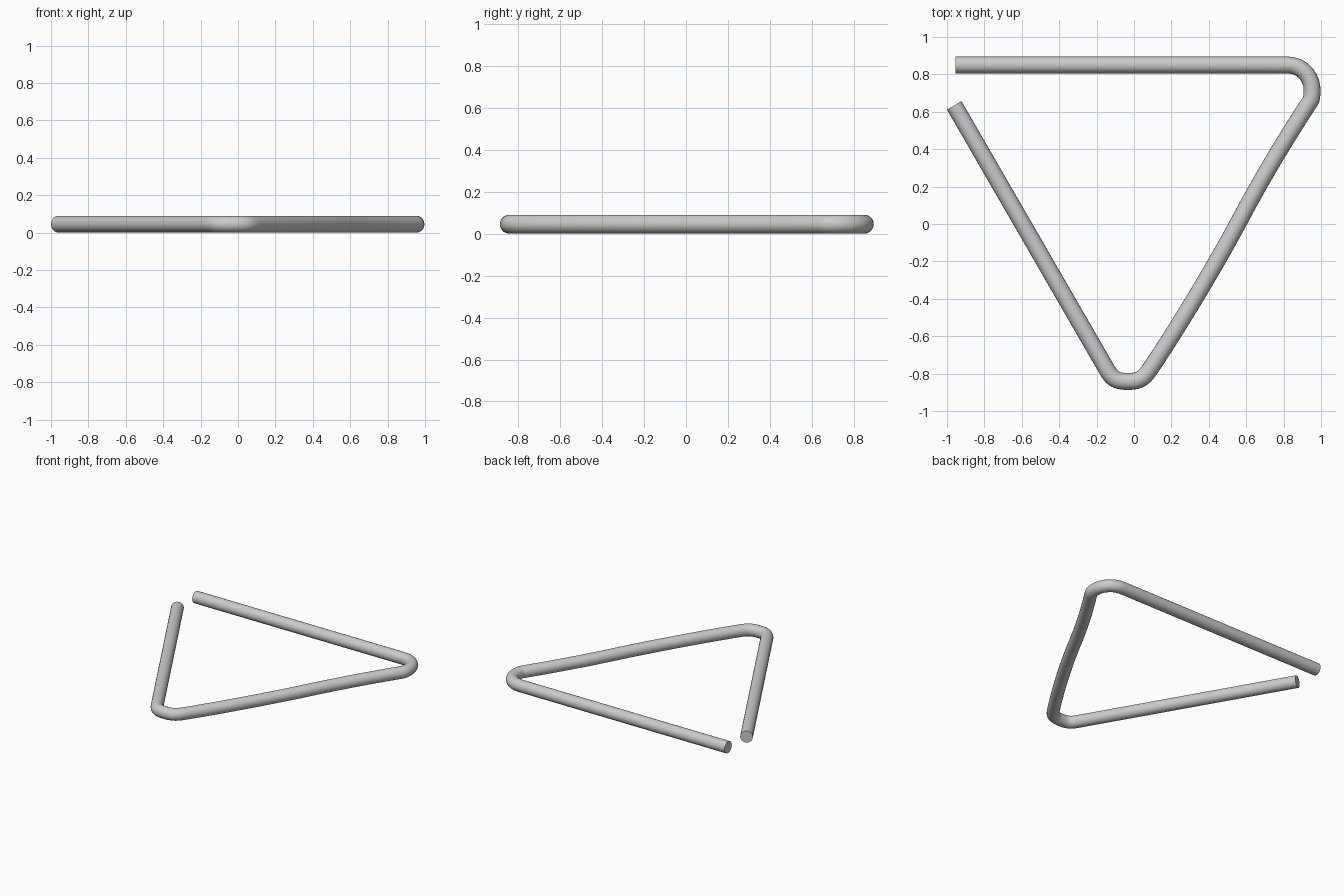
import bpy, math
from mathutils import Vector

if "Cube" in bpy.data.objects:
    bpy.data.objects.remove(bpy.data.objects["Cube"])

R = 0.045

# Rod colour
steel = bpy.data.materials.new("light grey steel")
steel.diffuse_color = (0.6, 0.6, 0.6, 1)
steel.use_nodes = True
steel.node_tree.nodes["Principled BSDF"].inputs["Base Color"].default_value = steel.diffuse_color

# Path points: x, y, heading in degrees, handle length back, handle length forward
path = [
    (-0.961, 0.634, -60, 0.3, 0.5),      # open end of left bar
    (-0.150, -0.770, -60, 0.5, 0.06),    # bottom bend
    (-0.033, -0.842, 0, 0.07, 0.07),
    (0.090, -0.770, 56, 0.06, 0.26),
    (0.570, 0.030, 62, 0.28, 0.25),      # slight S in the right bar
    (0.925, 0.630, 57, 0.22, 0.04),      # top right bend
    (0.952, 0.715, 90, 0.05, 0.075),
    (0.820, 0.850, 180, 0.075, 0.5),
    (-0.955, 0.850, 180, 0.5, 0.3),      # open end of top bar
]

# Bent round rod
curve = bpy.data.curves.new("triangle_rod", 'CURVE')
curve.dimensions = '3D'
curve.twist_mode = 'Z_UP'
curve.bevel_depth = R
curve.bevel_resolution = 8
curve.resolution_u = 12
curve.use_fill_caps = True
curve.materials.append(steel)
spline = curve.splines.new('BEZIER')
spline.bezier_points.add(len(path) - 1)
for p, (x, y, deg, back, fwd) in zip(spline.bezier_points, path):
    co = Vector((x, y, R))
    d = Vector((math.cos(math.radians(deg)), math.sin(math.radians(deg)), 0))
    p.handle_left_type = p.handle_right_type = 'FREE'
    p.co, p.handle_left, p.handle_right = co, co - d * back, co + d * fwd

rod = bpy.data.objects.new("triangle_rod", curve)
bpy.context.collection.objects.link(rod)
bpy.context.view_layer.objects.active = rod
rod.select_set(True)
bpy.ops.object.convert(target='MESH')
bpy.ops.object.shade_smooth_by_angle(angle=math.radians(40))
